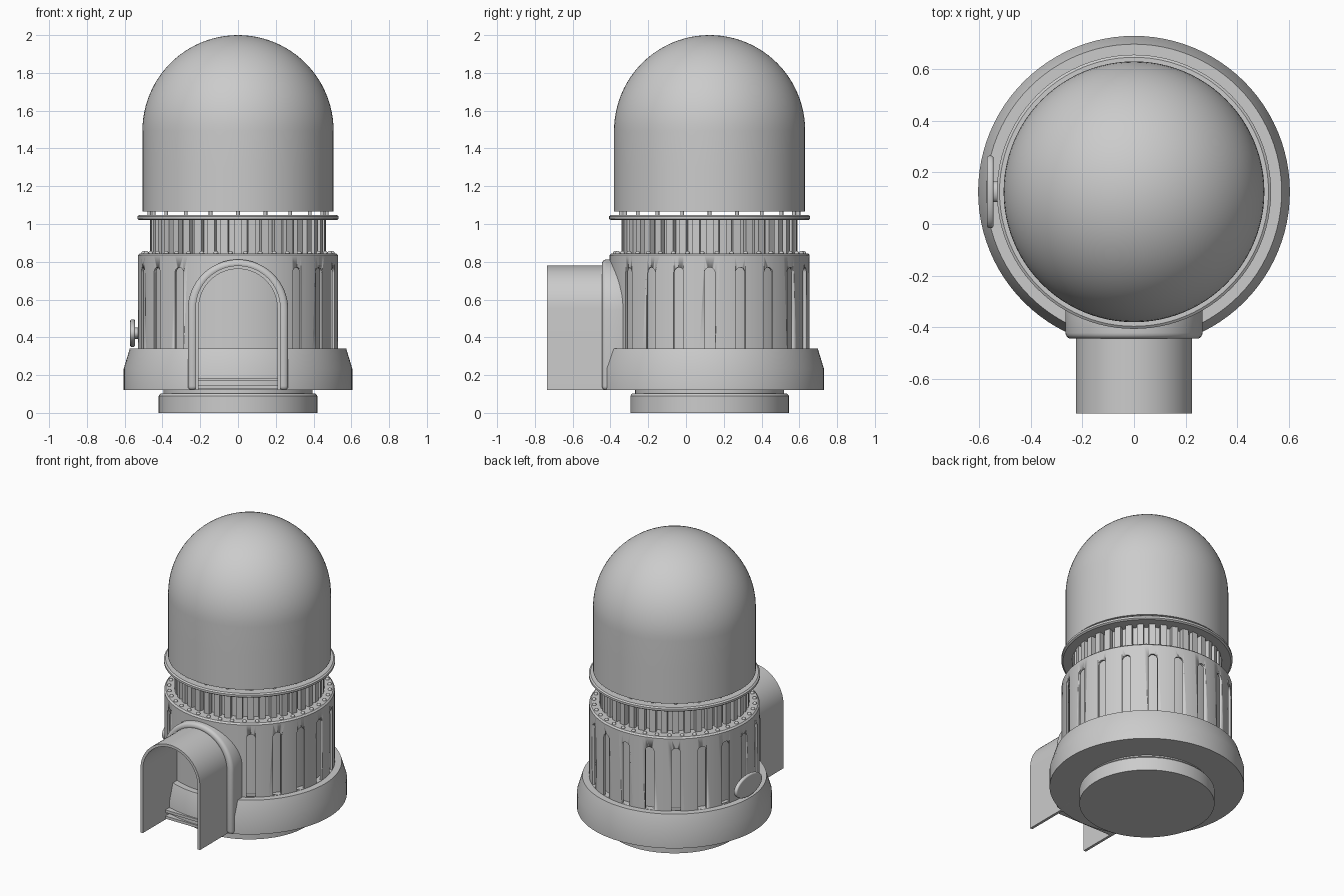
import bpy, bmesh
from math import sin, cos, pi, radians
from mathutils import Matrix, Vector

cube = bpy.data.objects.get("Cube")
if cube:
    bpy.data.objects.remove(cube, do_unlink=True)

AXIS_Y = 0.125   # the round body sits behind the tunnel

grey = bpy.data.materials.new("plain_grey")
grey.use_nodes = True
grey.diffuse_color = (0.6, 0.6, 0.6, 1)
grey.node_tree.nodes["Principled BSDF"].inputs["Base Color"].default_value = (0.6, 0.6, 0.6, 1)


def finish(name, bm, bevel=0, centre=True):
    """Turn a bmesh into a smooth-by-angle object."""
    if centre:
        bmesh.ops.translate(bm, verts=bm.verts, vec=(0, AXIS_Y, 0))
    bmesh.ops.recalc_face_normals(bm, faces=bm.faces)
    mesh = bpy.data.meshes.new(name)
    bm.to_mesh(mesh)
    bm.free()
    mesh.materials.append(grey)
    obj = bpy.data.objects.new(name, mesh)
    bpy.context.collection.objects.link(obj)
    for o in bpy.context.selected_objects:
        o.select_set(False)
    bpy.context.view_layer.objects.active = obj
    obj.select_set(True)
    if bevel:
        mod = obj.modifiers.new("soft_edges", 'BEVEL')
        mod.width, mod.segments = bevel, 4
        mod.limit_method, mod.angle_limit = 'ANGLE', radians(40)
        bpy.ops.object.modifier_apply(modifier=mod.name)
    bpy.ops.object.shade_smooth_by_angle(angle=radians(35))
    return obj


def lathe(name, profile, closed=False, bevel=0, steps=96):
    """Spin an (r, z) profile round the body axis."""
    bm = bmesh.new()
    verts = [bm.verts.new((r, 0, z)) for r, z in profile]
    pairs = list(zip(verts, verts[1:])) + ([(verts[-1], verts[0])] if closed else [])
    edges = [bm.edges.new(p) for p in pairs]
    bmesh.ops.spin(bm, geom=verts + edges, axis=(0, 0, 1), cent=(0, 0, 0),
                   angle=2 * pi, steps=steps, use_merge=True)
    bmesh.ops.remove_doubles(bm, verts=bm.verts, dist=0.0001)
    return finish(name, bm, bevel)


def add_prism(bm, points, offset):
    """Extrude a flat outline by an offset."""
    face = bm.faces.new([bm.verts.new(p) for p in points])
    ext = bmesh.ops.extrude_face_region(bm, geom=[face], use_keep_orig=True)
    moved = [v for v in ext["geom"] if isinstance(v, bmesh.types.BMVert)]
    bmesh.ops.translate(bm, verts=moved, vec=offset)


def arch(half, top, bottom, n=32):
    """Upright U outline as (across, z) points."""
    pts = [(half * cos(pi * i / n), top - half + half * sin(pi * i / n)) for i in range(n + 1)]
    return [(half, bottom)] + pts + [(-half, bottom)]


def arch_shell(name, outer, inner, y0, y1, bevel=0):
    """Thick open-bottomed arch running along y."""
    bm = bmesh.new()
    outline = outer + inner[::-1]
    add_prism(bm, [(x, y0, z) for x, z in outline], (0, y1 - y0, 0))
    return finish(name, bm, bevel, centre=False)


# Foot and flared base
lathe("foot", [(0, 0), (0.42, 0), (0.42, 0.09), (0.41, 0.102), (0.395, 0.102),
               (0.395, 0.13), (0, 0.13)])
lathe("base_skirt", [(0, 0.12), (0.605, 0.12), (0.605, 0.235), (0.573, 0.34), (0, 0.34)])

# Slotted body shell round a plain core
lathe("body_core", [(0, 0.3), (0.485, 0.3), (0.485, 0.83), (0, 0.83)])
shell = lathe("body_shell", [(0.515, 0.32), (0.53, 0.32), (0.53, 0.835), (0.52, 0.845),
                             (0.40, 0.845), (0.40, 0.825), (0.515, 0.825)], closed=True, steps=120)
bm = bmesh.new()
for i in range(20):
    angle = 2 * pi * i / 20
    if sin(angle) < -0.9:       # the tunnel covers this side
        continue
    turn = Matrix.Rotation(angle, 3, 'Z')
    slot = [turn @ Vector((0.5, a, z)) for a, z in arch(0.028, 0.77, 0.342, 12)]
    add_prism(bm, slot, turn @ Vector((0.1, 0, 0)))
cutter = finish("slot_cutter", bm)
cutter.hide_render = True
bpy.context.view_layer.objects.active = shell
cut = shell.modifiers.new("slots", 'BOOLEAN')
cut.operation, cut.solver, cut.object = 'DIFFERENCE', 'EXACT', cutter
bpy.ops.object.modifier_apply(modifier=cut.name)
bpy.data.objects.remove(cutter, do_unlink=True)

# Bolts round the shoulder
bm = bmesh.new()
for i in range(40):
    a = 2 * pi * (i + 0.5) / 40
    place = Matrix.Translation((0.5 * cos(a), 0.5 * sin(a), 0.845))
    bmesh.ops.create_uvsphere(bm, u_segments=12, v_segments=8, radius=0.013, matrix=place)
finish("shoulder_bolts", bm)

# Ribbed neck
lathe("neck_core", [(0, 0.83), (0.425, 0.83), (0.425, 1.03), (0, 1.03)])
bm = bmesh.new()
for i in range(40):
    place = (Matrix.Rotation(2 * pi * i / 40, 4, 'Z') @ Matrix.Translation((0.45, 0, 0.935))
             @ Matrix.Diagonal((0.032, 0.04, 0.19, 1)))
    bmesh.ops.create_cube(bm, size=1, matrix=place)
finish("neck_ribs", bm)

# Collar ring, small posts and dome
lathe("collar_ring", [(0, 1.02), (0.522, 1.02), (0.532, 1.027), (0.532, 1.041),
                      (0.522, 1.048), (0, 1.048)])
bm = bmesh.new()
for i in range(20):
    a = 2 * pi * i / 20
    bmesh.ops.create_cone(bm, cap_ends=True, segments=12, radius1=0.01, radius2=0.01, depth=0.04,
                          matrix=Matrix.Translation((0.47 * cos(a), 0.47 * sin(a), 1.055)))
finish("dome_posts", bm)
R = 0.506
lathe("dome", [(0, 1.066), (R, 1.066), (R, 1.3)]
      + [(R * cos(pi / 2 * i / 24), 2 - R + R * sin(pi / 2 * i / 24)) for i in range(25)])

# Entrance tunnel with its rounded collar
arch_shell("tunnel", arch(0.226, 0.78, 0.12), arch(0.208, 0.762, 0.12), -0.735, -0.34)
arch_shell("tunnel_collar", arch(0.266, 0.812, 0.12), arch(0.215, 0.765, 0.12),
           -0.445, -0.315, bevel=0.022)

# Plain wall and sill inside the entrance
bm = bmesh.new()
wall = arch(0.215, 0.77, 0.3)
add_prism(bm, [(x, -0.355, z) for x, z in wall], (0, 0.05, 0))
finish("entrance_wall", bm, centre=False)
for name, z in (("upper_sill", 0.177), ("lower_sill", 0.135)):
    bm = bmesh.new()
    bmesh.ops.create_cube(bm, size=1, matrix=Matrix.Translation((0, -0.47, z))
                          @ Matrix.Diagonal((0.416, 0.04, 0.018, 1)))
    finish(name, bm, centre=False)

# Oval hatch handle on the right side
side = Matrix.Rotation(pi / 2, 4, 'Y')
for name, x, depth, size, soft in (("hatch_plate", -0.558, 0.026, (0.073, 0.14), 0.009),
                                   ("hatch_stem", -0.53, 0.05, (0.03, 0.04), 0)):
    bm = bmesh.new()
    bmesh.ops.create_cone(bm, cap_ends=True, segments=48, radius1=1, radius2=1, depth=depth,
                          matrix=Matrix.Translation((x, 0, 0.422)) @ side
                          @ Matrix.Diagonal((*size, 1, 1)))
    finish(name, bm, soft)
